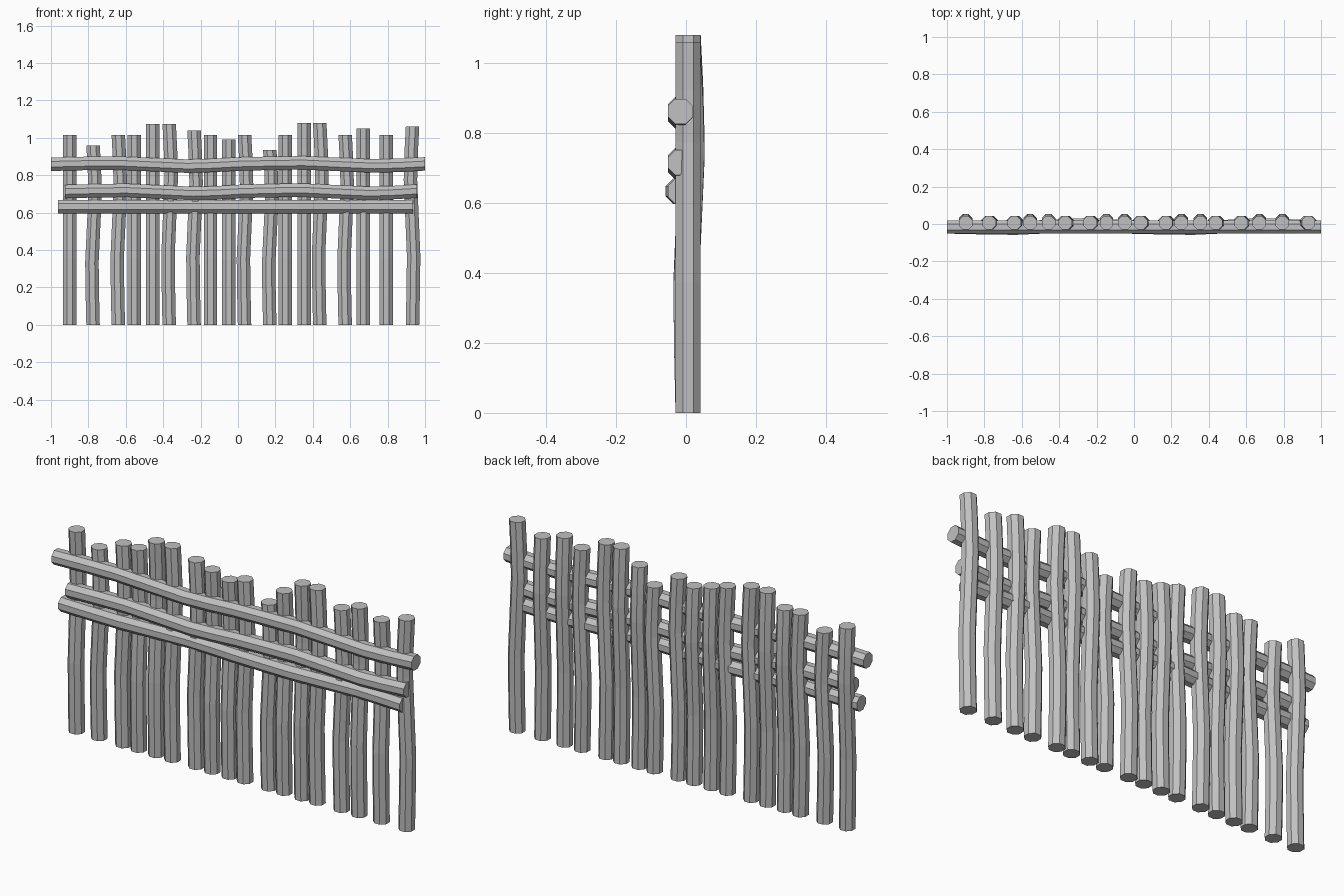
import bpy, bmesh, math
from mathutils import Vector

cube = bpy.data.objects.get("Cube")
if cube:
    bpy.data.objects.remove(cube)

grey = bpy.data.materials.new("weathered grey")
grey.use_nodes = True
colour = (0.53, 0.53, 0.53, 1)
grey.diffuse_color = colour
grey.node_tree.nodes["Principled BSDF"].inputs["Base Color"].default_value = colour

SIDES = 8
RADIUS = 0.039
# Gentle S bend along a stick: (fraction of length, sideways offset)
BEND = [(0, 0), (0.18, 0.004), (0.35, 0.006), (0.55, -0.003),
        (0.73, -0.011), (0.87, -0.007), (1, 0)]


def stick(name, start, end, bend_dir, repeats=1):
    """Octagonal bent pole from start to end, the bend repeated along it."""
    start, end, bend_dir = Vector(start), Vector(end), Vector(bend_dir)
    axis = (end - start).normalized()
    u = Vector((0, 1, 0))
    v = axis.cross(u)
    stations = [((i + t) / repeats, off) for i in range(repeats)
                for t, off in BEND if i == 0 or t > 0]
    bm = bmesh.new()
    rings = []
    for t, off in stations:
        centre = start.lerp(end, t) + bend_dir * off
        ring = []
        for k in range(SIDES):
            a = math.tau * (k + 0.5) / SIDES
            ring.append(bm.verts.new(centre + (u * math.cos(a) + v * math.sin(a)) * RADIUS))
        rings.append(ring)
    for a, b in zip(rings, rings[1:]):
        for k in range(SIDES):
            n = (k + 1) % SIDES
            bm.faces.new((a[k], a[n], b[n], b[k]))
    bm.faces.new(rings[0])
    bm.faces.new(rings[-1])
    bmesh.ops.recalc_face_normals(bm, faces=bm.faces)
    mesh = bpy.data.meshes.new(name)
    bm.to_mesh(mesh)
    bm.free()
    mesh.materials.append(grey)
    bpy.context.collection.objects.link(bpy.data.objects.new(name, mesh))


# Upright posts: x, height, direction of the lower bulge
FRONT, RIGHT, LEFT = (0, -1, 0), (-1, 0, 0), (1, 0, 0)
posts = [
    (-0.90, 1.015, FRONT), (-0.775, 0.96, RIGHT), (-0.64, 1.015, RIGHT),
    (-0.555, 1.015, FRONT), (-0.457, 1.075, FRONT), (-0.368, 1.075, RIGHT),
    (-0.235, 1.04, RIGHT), (-0.147, 1.015, FRONT), (-0.05, 0.99, FRONT),
    (0.035, 1.015, RIGHT), (0.17, 0.935, RIGHT), (0.253, 1.015, FRONT),
    (0.355, 1.08, FRONT), (0.437, 1.08, RIGHT), (0.573, 1.015, RIGHT),
    (0.67, 1.05, FRONT), (0.793, 1.015, FRONT), (0.933, 1.06, LEFT),
]
for i, (x, height, bulge) in enumerate(posts):
    stick(f"post_{i + 1}", (x, 0.006, 0), (x, 0.006, height), bulge)

# Horizontal rails on the front
UP = (0, 0, 1)
stick("top_rail", (-1, -0.016, 0.859), (1, -0.016, 0.861), UP, 2)
stick("middle_rail", (-0.925, -0.016, 0.713), (0.957, -0.016, 0.715), UP, 2)
stick("lower_rail", (-0.963, -0.016, 0.633), (0.935, -0.016, 0.633), FRONT, 2)
